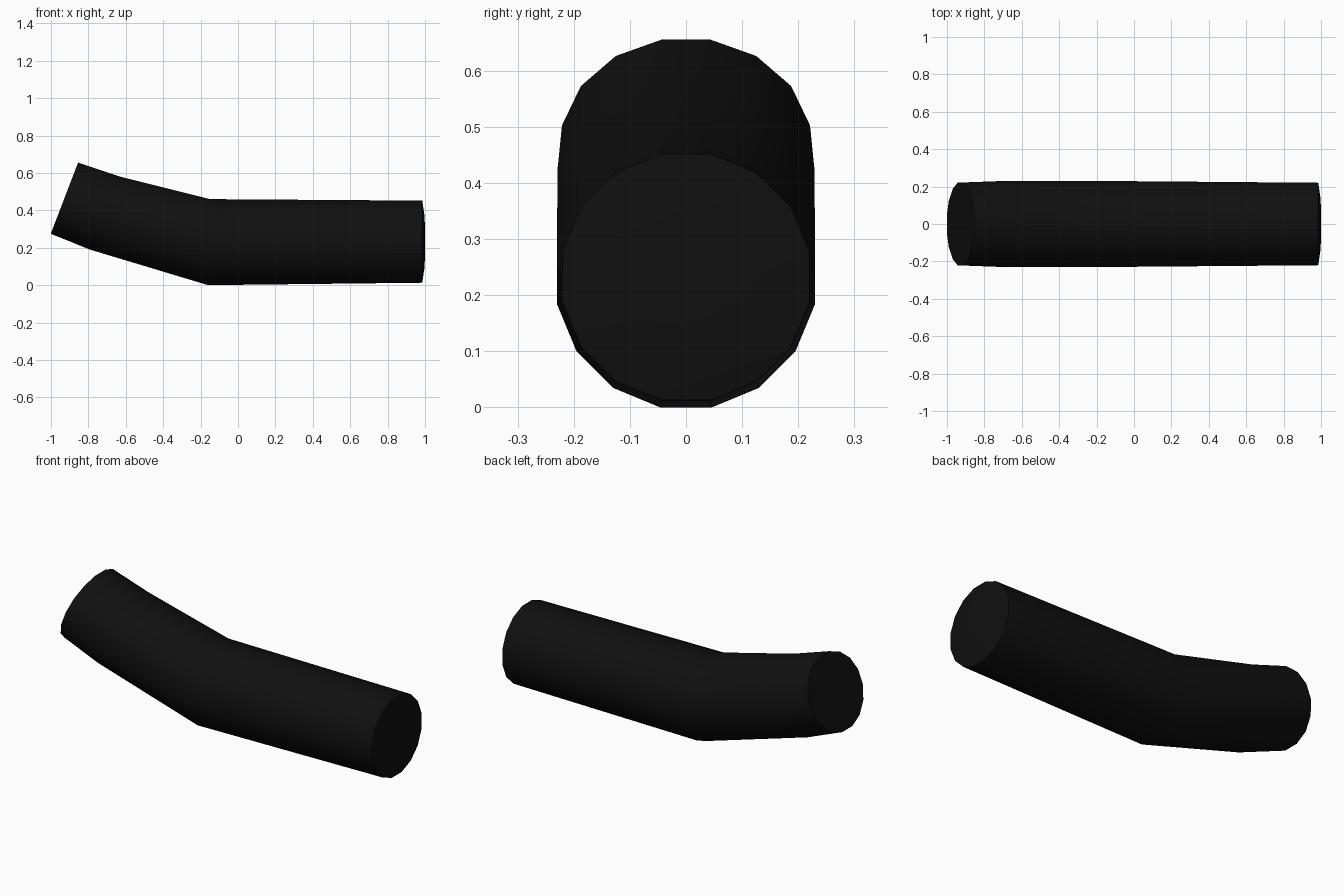
import bpy, bmesh
from math import sin, cos, pi, radians

if "Cube" in bpy.data.objects:
    bpy.data.objects.remove(bpy.data.objects["Cube"])

SIDES = 16
K = cos(pi / SIDES)

# Rings along the bent tube: centre x, centre z, tilt, half width, half height
rings = [
    (-0.928, 0.465, 21, 0.221, 0.204),
    (-0.710, 0.385, 22, 0.229, 0.211),
    (-0.155, 0.230, 1.2, 0.230, 0.230),
    (0.985, 0.2325, 0, 0.2205, 0.2195),
    (0.997, 0.2325, 0, 0.14, 0.14),   # slightly domed right end
    (1.000, 0.2325, 0, 0.07, 0.07),
]

bm = bmesh.new()
loops = []
for x, z, tilt, hw, hh in rings:
    t = radians(tilt)
    loop = []
    for i in range(SIDES):
        a = 2 * pi * (i + 0.5) / SIDES
        y, v = hw / K * sin(a), hh / K * cos(a)
        loop.append(bm.verts.new((x + v * sin(t), y, z + v * cos(t))))
    loops.append(loop)

# Tube walls and end caps
for a, b in zip(loops, loops[1:]):
    for i in range(SIDES):
        j = (i + 1) % SIDES
        bm.faces.new((a[i], a[j], b[j], b[i]))
bm.faces.new(loops[0])
bm.faces.new(loops[-1])
bmesh.ops.recalc_face_normals(bm, faces=bm.faces[:])

mesh = bpy.data.meshes.new("bent_tube")
bm.to_mesh(mesh)
bm.free()
tube = bpy.data.objects.new("bent_tube", mesh)
bpy.context.collection.objects.link(tube)

# Black rubber
mat = bpy.data.materials.new("black")
mat.diffuse_color = (0.005, 0.005, 0.005, 1)
mat.use_nodes = True
mat.node_tree.nodes["Principled BSDF"].inputs["Base Color"].default_value = mat.diffuse_color
mesh.materials.append(mat)

bpy.context.view_layer.objects.active = tube
tube.select_set(True)
bpy.ops.object.shade_smooth_by_angle(angle=radians(40))
